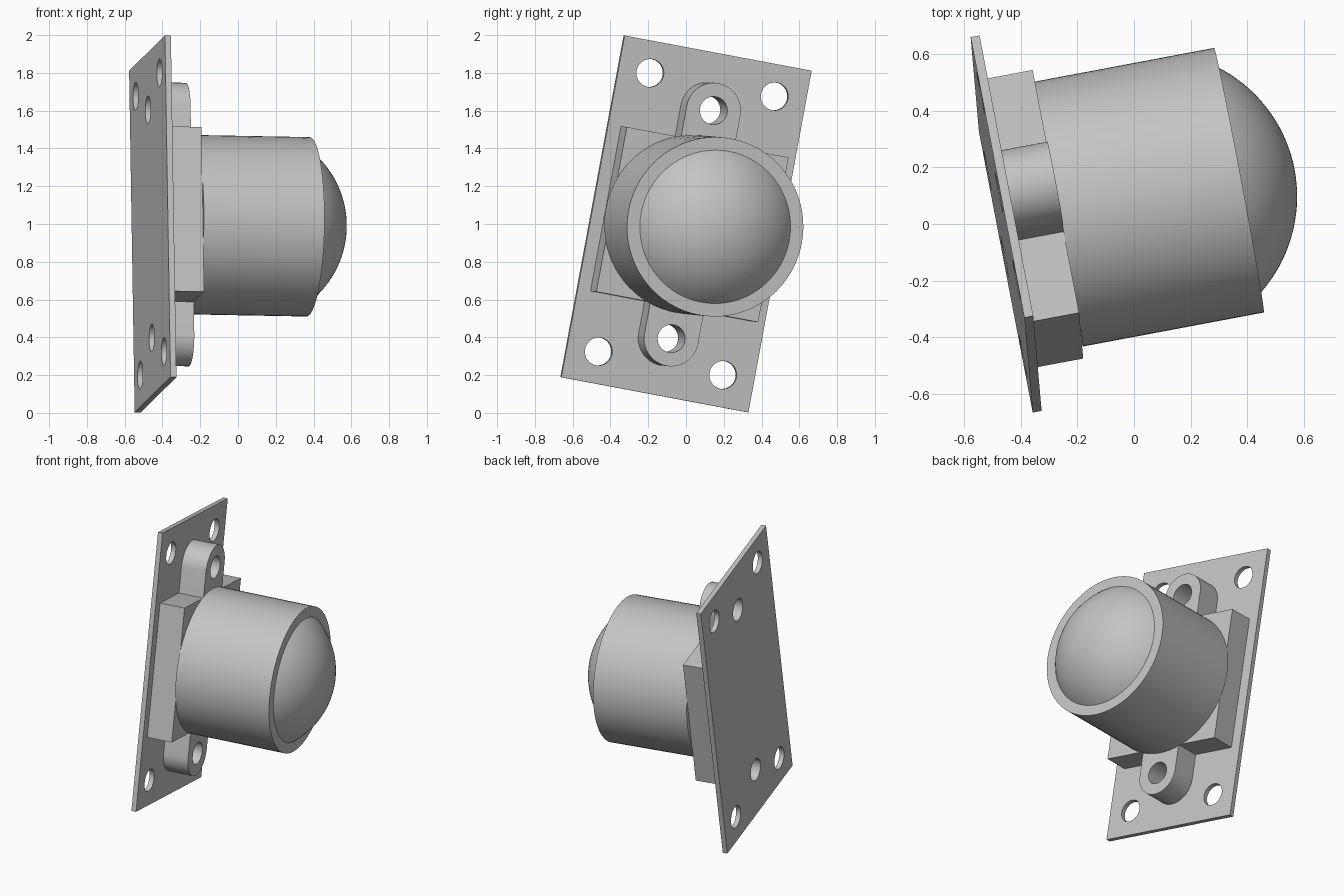
import bpy, bmesh, math
from mathutils import Matrix, Vector

cube = bpy.data.objects.get("Cube")
if cube:
    bpy.data.objects.remove(cube, do_unlink=True)

# One grey plastic for the whole sensor
grey = bpy.data.materials.new("light grey plastic")
grey.use_nodes = True
grey.diffuse_color = (0.55, 0.55, 0.55, 1)
grey.node_tree.nodes["Principled BSDF"].inputs["Base Color"].default_value = (0.55, 0.55, 0.55, 1)

# Tilted frame of the plate: local x = width, y = length, z = outward
up = Vector((-0.016, 0.182, 0.983)).normalized()
across = Vector((-0.185, 0.966, -0.18))
across = (across - up * across.dot(up)).normalized()
out = across.cross(up)
FRAME = Matrix((across, up, out)).transposed().to_4x4()
FRAME.translation = (-0.4355, 0.003, 1.0)

PLATE_T, BASE_H, BARREL_H = 0.032, 0.17, 0.82
BARREL_R, DOME_R, DOME_H = 0.475, 0.406, 0.2
HOLE_R, TAB_R, TAB_Y = 0.074, 0.147, 0.614


def arc(cx, cy, r, start, end, n):
    steps = [start + (end - start) * i / n for i in range(n + 1)]
    return [(cx + r * math.cos(a), cy + r * math.sin(a)) for a in steps]


def circle(cx, cy, r=HOLE_R):
    return arc(cx, cy, r, 0, math.tau, 40)[:-1]


def finish(name, bm):
    bmesh.ops.remove_doubles(bm, verts=bm.verts, dist=1e-5)
    bmesh.ops.recalc_face_normals(bm, faces=bm.faces)
    mesh = bpy.data.meshes.new(name)
    bm.to_mesh(mesh)
    bm.free()
    mesh.materials.append(grey)
    obj = bpy.data.objects.new(name, mesh)
    bpy.context.collection.objects.link(obj)
    obj.matrix_world = FRAME
    bpy.ops.object.select_all(action='DESELECT')
    obj.select_set(True)
    bpy.context.view_layer.objects.active = obj
    bpy.ops.object.shade_smooth_by_angle(angle=math.radians(30))
    return obj


def sheet(name, loops, z0, z1):
    """Extrude an outline with holes between two heights."""
    bm = bmesh.new()
    edges = []
    for loop in loops:
        vs = [bm.verts.new((x, y, z0)) for x, y in loop]
        edges += [bm.edges.new((vs[i - 1], vs[i])) for i in range(len(vs))]
    bmesh.ops.triangle_fill(bm, use_beauty=True, edges=edges)
    geom = bmesh.ops.extrude_face_region(bm, geom=bm.faces[:], use_keep_orig=True)["geom"]
    moved = [g for g in geom if isinstance(g, bmesh.types.BMVert)]
    bmesh.ops.translate(bm, verts=moved, vec=(0, 0, z1 - z0))
    return finish(name, bm)


def rectangle(w, h):
    return [(-w, -h), (w, -h), (w, h), (-w, h)]


def lathe(name, profile):
    bm = bmesh.new()
    vs = [bm.verts.new((r, 0, z)) for r, z in profile]
    es = [bm.edges.new(pair) for pair in zip(vs, vs[1:])]
    bmesh.ops.spin(bm, geom=vs + es, cent=(0, 0, 0), axis=(0, 0, 1),
                   angle=math.tau, steps=72, use_merge=True)
    return finish(name, bm)


# Back plate with four corner holes and two screw holes
holes = [circle(sx * 0.341, sy * 0.75) for sx in (-1, 1) for sy in (-1, 1)]
holes += [circle(0, s * TAB_Y) for s in (-1, 1)]
sheet("back_plate", [rectangle(0.5125, 0.92)] + holes, -PLATE_T, 0)

# Square base block
sheet("base_block", [rectangle(0.4435, 0.4435)], 0, BASE_H)

# Rounded screw tabs above and below the block
for name, s in (("upper_tab", 1), ("lower_tab", -1)):
    outline = [(TAB_R, 0.42)] + arc(0, TAB_Y, TAB_R, 0, math.pi, 24) + [(-TAB_R, 0.42)]
    sheet(name, [[(x, s * y) for x, y in outline], circle(0, s * TAB_Y)], 0, BASE_H)

# Round barrel
lathe("barrel", [(0, BASE_H), (BARREL_R, BASE_H), (BARREL_R, BARREL_H), (0, BARREL_H)])

# Shallow dome lens on the barrel's end
ball = (DOME_R ** 2 + DOME_H ** 2) / (2 * DOME_H)
dome = arc(0, BARREL_H + DOME_H - ball, ball, math.asin((ball - DOME_H) / ball), math.pi / 2, 18)
lathe("dome_lens", dome[:-1] + [(0, BARREL_H + DOME_H)])
